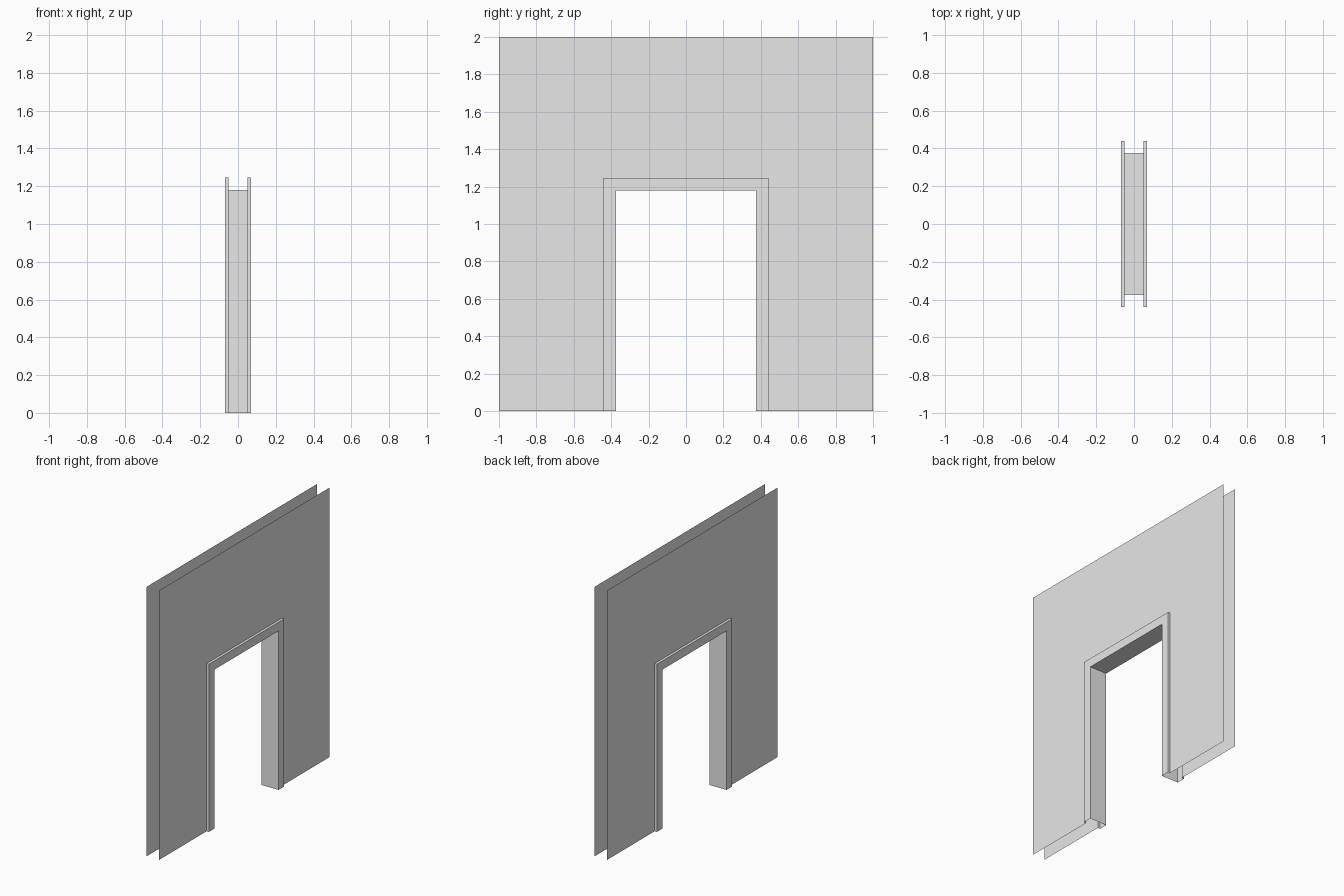
import bpy

cube = bpy.data.objects.get("Cube")
if cube:
    bpy.data.objects.remove(cube, do_unlink=True)

# Plain grey used for every part
GREY = (0.8, 0.8, 0.8, 1.0)
grey = bpy.data.materials.new("plain_grey")
grey.use_nodes = True
grey.diffuse_color = GREY
grey.node_tree.nodes["Principled BSDF"].inputs["Base Color"].default_value = GREY

# Doorway dimensions
HALF_OPEN, OPEN_TOP = 0.375, 1.18
TRIM = 0.065
WALL_X, TRIM_X = 0.051, 0.07
HALF_WALL, WALL_TOP = 1.0, 2.0


def make_object(name, verts, faces):
    mesh = bpy.data.meshes.new(name)
    mesh.from_pydata(verts, [], faces)
    mesh.materials.append(grey)
    mesh.update()
    obj = bpy.data.objects.new(name, mesh)
    bpy.context.collection.objects.link(obj)
    return obj


def arch(offset):
    """Foot, corner, corner, foot of the opening grown by an offset."""
    y, z = HALF_OPEN + offset, OPEN_TOP + offset
    return [(-y, 0), (-y, z), (y, z), (y, 0)]


def sweep(name, section):
    """Carry a section of (x, offset) points around the opening, mitred."""
    n = len(section)
    verts = [(x, *arch(o)[j]) for j in range(4) for x, o in section]
    faces = [(j * n + i, j * n + i + 1, (j + 1) * n + i + 1, (j + 1) * n + i)
             for j in range(3) for i in range(n - 1)]
    return make_object(name, verts, faces)


# Lining of the opening: two jambs and the head
sweep("door_lining", [(TRIM_X, 0), (-TRIM_X, 0)])

# Raised trim on each side of the wall
sweep("trim_left", [(WALL_X, TRIM), (TRIM_X, TRIM), (TRIM_X, 0)])
sweep("trim_right", [(-TRIM_X, 0), (-TRIM_X, TRIM), (-WALL_X, TRIM)])

# Thin wall sheets, notched around the trim
outline = arch(TRIM) + [(HALF_WALL, 0), (HALF_WALL, WALL_TOP),
                        (-HALF_WALL, WALL_TOP), (-HALF_WALL, 0)]
for name, side in (("wall_left", 1), ("wall_right", -1)):
    loop = list(range(len(outline)))[::side]
    make_object(name, [(side * WALL_X, y, z) for y, z in outline], [loop])
